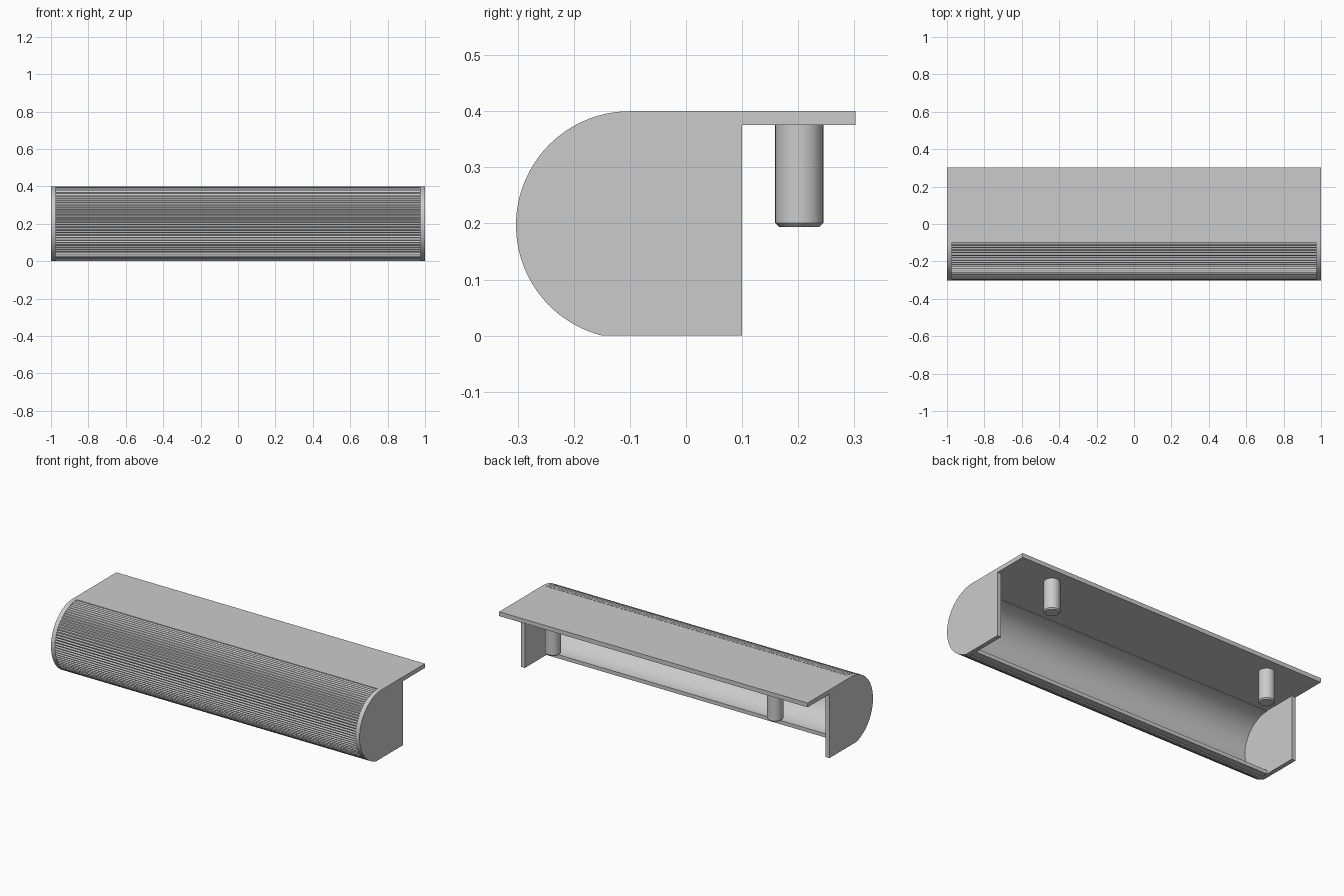
import bpy, bmesh
from math import sin, cos, pi, acos, radians

if "Cube" in bpy.data.objects:
    bpy.data.objects.remove(bpy.data.objects["Cube"])

CY, CZ, R, T = -0.10, 0.197, 0.203, 0.025   # front curve centre, radius, wall
TOP, HALF = 0.40, 1.0
A0 = pi / 2                                 # curve starts at the top
A1 = 3 * pi / 2 - acos(CZ / R)              # and ends where it meets z = 0


def arc(r, a, b, n):
    return [(CY + r * cos(a + (b - a) * i / n), CZ + r * sin(a + (b - a) * i / n))
            for i in range(n + 1)]


def finish(name, bm, angle=30):
    bmesh.ops.recalc_face_normals(bm, faces=bm.faces)
    me = bpy.data.meshes.new(name)
    bm.to_mesh(me)
    bm.free()
    ob = bpy.data.objects.new(name, me)
    bpy.context.collection.objects.link(ob)
    bpy.ops.object.select_all(action='DESELECT')
    ob.select_set(True)
    bpy.context.view_layer.objects.active = ob
    bpy.ops.object.shade_smooth_by_angle(angle=radians(angle))
    return ob


def extrude_profile(name, pts, x0, x1):
    bm = bmesh.new()
    face = bm.faces.new([bm.verts.new((x0, y, z)) for y, z in pts])
    ext = bmesh.ops.extrude_face_region(bm, geom=[face])['geom']
    bmesh.ops.translate(bm, vec=(x1 - x0, 0, 0),
                        verts=[v for v in ext if isinstance(v, bmesh.types.BMVert)])
    return finish(name, bm)


# Flat mounting plate along the top
extrude_profile("top_plate", [(CY, TOP - T), (0.302, TOP - T), (0.302, TOP), (CY, TOP)],
                -HALF, HALF)

# Curved front shell with fine rounded ribs outside and a smooth inside
RIBS, STEPS, DEPTH = 40, 6, 0.006
outer = []
for i in range(RIBS * STEPS + 1):
    t = i / (RIBS * STEPS)
    a = A0 + (A1 - A0) * t
    r = R - DEPTH * (1 - abs(sin(pi * RIBS * t)))
    outer.append((CY + r * cos(a), max(CZ + r * sin(a), 0.0)))
inner = arc(R - T - 0.003, 3 * pi / 2, pi / 2, 48)
extrude_profile("ribbed_front", outer + [(CY, 0)] + inner, -HALF + T, HALF - T)

# End panels closing both sides
panel = arc(R, A0, A1, 48) + [(0.10, 0), (0.10, TOP - T), (CY, TOP - T)]
for side, name in ((-1, "end_panel_left"), (1, "end_panel_right")):
    extrude_profile(name, panel, side * (HALF - T), side * HALF)

# Two chamfered pegs hanging under the plate
for side, name in ((-1, "peg_left"), (1, "peg_right")):
    bm = bmesh.new()
    rings = []
    for r, z in ((0.036, 0.194), (0.043, 0.201), (0.043, TOP - T)):
        rings.append([bm.verts.new((side * 0.72 + r * cos(2 * pi * i / 32),
                                    0.202 + r * sin(2 * pi * i / 32), z))
                      for i in range(32)])
    for lo, hi in zip(rings, rings[1:]):
        for i in range(32):
            j = (i + 1) % 32
            bm.faces.new((lo[i], lo[j], hi[j], hi[i]))
    bm.faces.new(rings[0])
    bm.faces.new(rings[-1])
    finish(name, bm)
